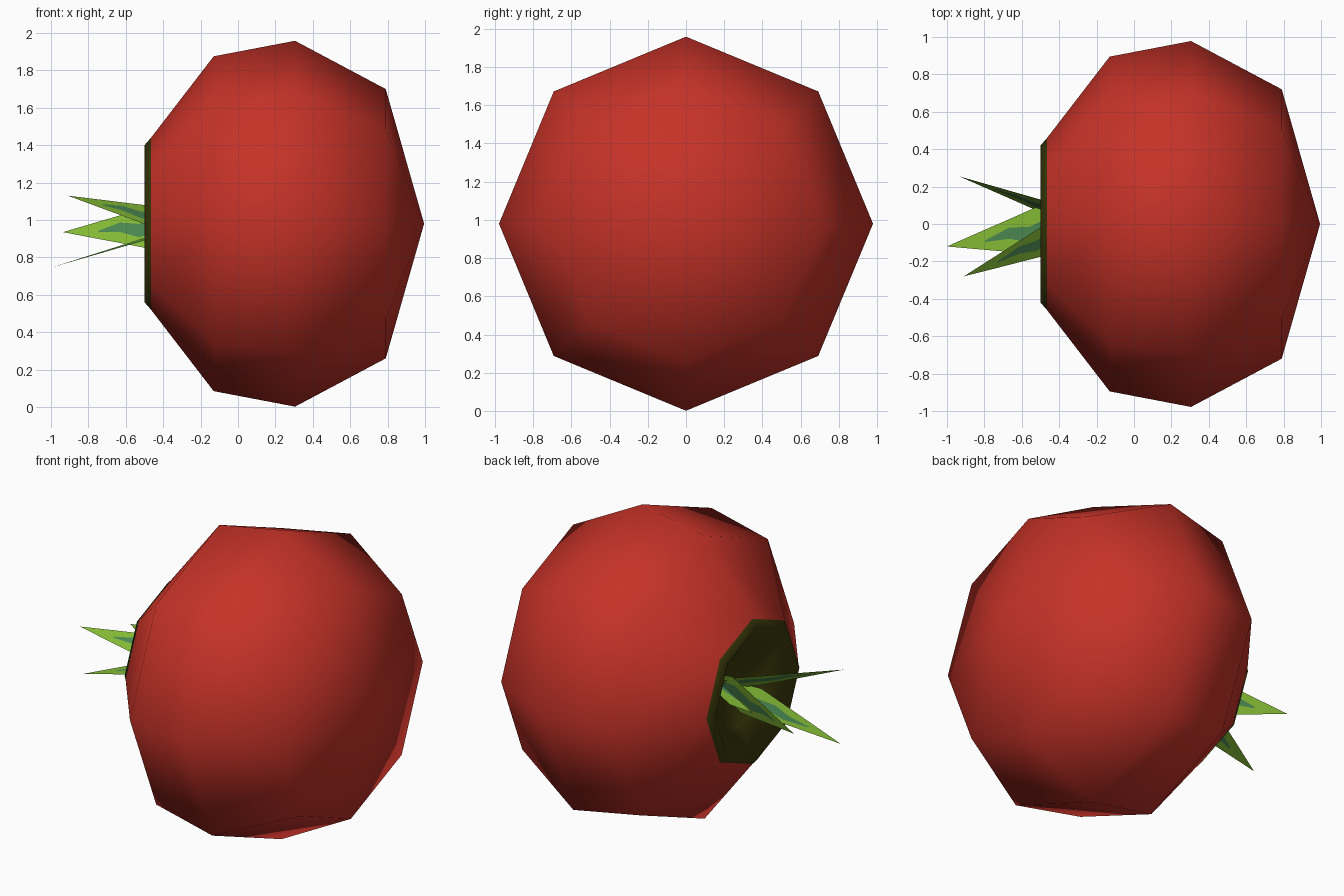
import bpy, math
from mathutils import Vector

if "Cube" in bpy.data.objects:
    bpy.data.objects.remove(bpy.data.objects["Cube"])

CZ = 0.98      # height of the fruit's lying axis
SIDES = 8


def material(name, rgb):
    m = bpy.data.materials.new(name)
    m.diffuse_color = (*rgb, 1)
    m.use_nodes = True
    m.node_tree.nodes["Principled BSDF"].inputs["Base Color"].default_value = m.diffuse_color
    return m


RED = material("red skin", (0.56, 0.032, 0.021))
OLIVE = material("dark olive", (0.042, 0.040, 0.003))
GREEN = material("leaf green", (0.235, 0.50, 0.036))
TEAL = material("leaf streak", (0.07, 0.25, 0.085))


def make_object(name, verts, faces, mats, smooth=False, indices=None):
    me = bpy.data.meshes.new(name)
    me.from_pydata(verts, [], faces)
    for m in mats:
        me.materials.append(m)
    for p in me.polygons:
        p.use_smooth = smooth
        if indices:
            p.material_index = indices[p.index]
    ob = bpy.data.objects.new(name, me)
    bpy.context.collection.objects.link(ob)
    return ob


def lathe(name, profile, mat):
    """Spin (x, radius) points about the x axis; a zero radius closes to a point."""
    verts, rings, faces = [], [], []
    for x, r in profile:
        n = SIDES if r else 1
        rings.append([len(verts) + i for i in range(n)])
        for i in range(n):
            a = math.tau * i / SIDES
            verts.append((x, r * math.cos(a), CZ + r * math.sin(a)))
    for a, b in zip(rings, rings[1:]):
        for i in range(SIDES):
            j = (i + 1) % SIDES
            if len(b) == 1:
                faces.append((a[j], a[i], b[0]))
            elif len(a) == 1:
                faces.append((b[i], b[j], a[0]))
            else:
                faces.append((a[j], a[i], b[i], b[j]))
    return make_object(name, verts, faces, [mat], smooth=True)


# Round red fruit lying on its side
lathe("fruit_body", [(-0.465, 0.46), (-0.13, 0.895), (0.305, 0.978),
                     (0.79, 0.72), (0.995, 0)], RED)

# Dark hollow around the stem, with a narrow outer rim
lathe("stem_hollow", [(-0.25, 0), (-0.37, 0.25), (-0.50, 0.42), (-0.465, 0.46)], OLIVE)


def leaf(name, tip, side, width):
    """Flat pointed leaf from the hollow to the tip, streaked down the middle."""
    root, tip = Vector((-0.26, 0.01, 0.97)), Vector(tip)
    side = Vector(side).normalized()
    verts, faces, idx = [], [], []
    # (distance along leaf, half width, streak half width, streak shift)
    rows = [(0, 0.35, 0.15, 0), (0.2, 0.62, 0.2, 0.1), (0.4, 0.47, 0.17, -0.06),
            (0.55, 0.35, 0.12, 0.05), (0.72, 0.22, 0.02, -0.03)]
    for t, w, s, d in rows:
        p = root.lerp(tip, t)
        for k in (-w, d - s, d + s, w):
            verts.append(p + side * k * width)
    for r in range(len(rows) - 1):
        for c in range(3):
            a = r * 4 + c
            faces.append((a, a + 1, a + 5, a + 4))
            idx.append(1 if c == 1 else 0)
    last = (len(rows) - 1) * 4
    verts.append(tip)
    faces.append((last, last + 1, last + 2, last + 3, len(verts) - 1))
    idx.append(0)
    make_object(name, verts, faces, [GREEN, TEAL], indices=idx)


# Three stem leaves
leaf("upper_leaf", (-0.91, -0.28, 1.13), (0, 0.84, 0.54), 0.19)
leaf("back_leaf", (-0.935, 0.255, 0.935), (0, 0.30, 0.95), 0.22)
leaf("lower_leaf", (-1.0, -0.12, 0.745), (0, 1, 0.05), 0.25)
